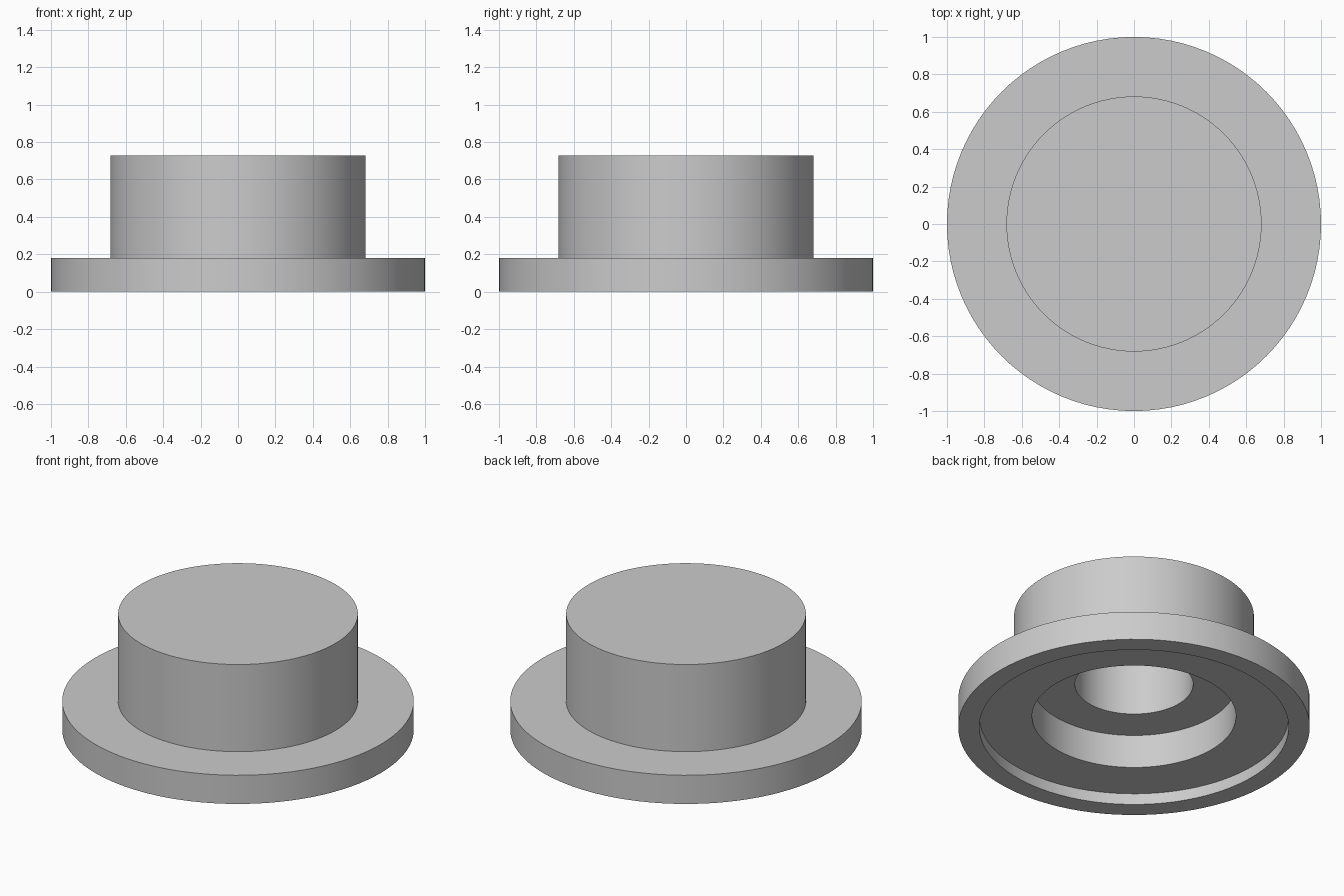
import bpy
import bmesh
import math
from mathutils import Vector

cube = bpy.data.objects.get("Cube")
if cube:
    bpy.data.objects.remove(cube, do_unlink=True)

SEGMENTS = 96

# Single grey finish
grey = bpy.data.materials.new("plain grey")
grey.use_nodes = True
colour = (0.6, 0.6, 0.6, 1.0)
grey.diffuse_color = colour
grey.node_tree.nodes["Principled BSDF"].inputs["Base Color"].default_value = colour


def lathe(name, profile):
    """Revolve a closed (radius, height) profile around the z axis."""
    bm = bmesh.new()
    verts = [bm.verts.new((r, 0, z)) for r, z in profile]
    edges = [bm.edges.new(pair) for pair in zip(verts, verts[1:])]
    bmesh.ops.spin(bm, geom=verts + edges, cent=Vector(), axis=(0, 0, 1),
                   angle=math.tau, steps=SEGMENTS, use_merge=False)
    bmesh.ops.remove_doubles(bm, verts=bm.verts, dist=0.0001)
    bmesh.ops.recalc_face_normals(bm, faces=bm.faces)
    mesh = bpy.data.meshes.new(name)
    bm.to_mesh(mesh)
    bm.free()
    mesh.materials.append(grey)
    obj = bpy.data.objects.new(name, mesh)
    bpy.context.collection.objects.link(obj)
    bpy.ops.object.select_all(action="DESELECT")
    obj.select_set(True)
    bpy.context.view_layer.objects.active = obj
    bpy.ops.object.shade_smooth_by_angle(angle=math.radians(30))
    return obj


# Outside: solid top, drum wall and wide flange
outside = [(0, 0.727), (0.682, 0.727), (0.682, 0.18), (1, 0.18), (1, 0)]
# Underside: shallow recess, counterbore and deep blind bore
underside = [(0.88, 0), (0.88, 0.07), (0.58, 0.07), (0.58, 0.28),
             (0.336, 0.28), (0.336, 0.635), (0, 0.635)]

lathe("flanged_cap", outside + underside)
